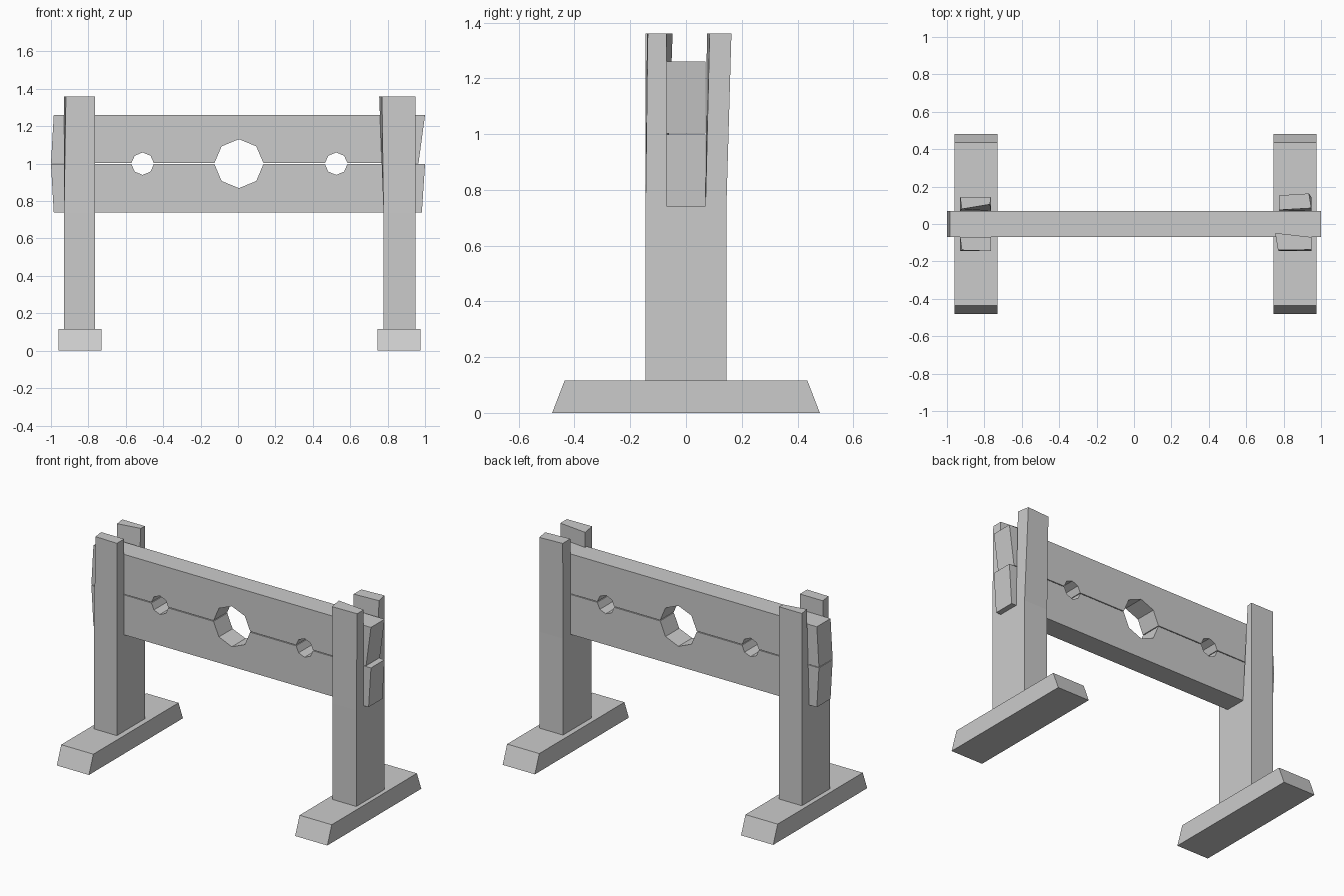
import bpy, bmesh, math

cube = bpy.data.objects.get("Cube")
if cube:
    bpy.data.objects.remove(cube)

# Weathered timber
timber = bpy.data.materials.new("grey_timber")
timber.use_nodes = True
GREY = (0.6, 0.6, 0.6, 1)
timber.diffuse_color = GREY
timber.node_tree.nodes["Principled BSDF"].inputs["Base Color"].default_value = GREY


def prism(name, profile, axis, lo, hi, moves=()):
    """Extrude a 2D profile along x or y; moves maps an old corner to a new one."""
    bm = bmesh.new()
    place = (lambda p, d: (d, p[0], p[1])) if axis == "x" else (lambda p, d: (p[0], d, p[1]))
    face = bm.faces.new([bm.verts.new(place(p, lo)) for p in profile])
    grown = bmesh.ops.extrude_face_region(bm, geom=[face])["geom"]
    for v in grown:
        if isinstance(v, bmesh.types.BMVert):
            v.co["xyz".index(axis)] = hi
    for old, new in moves:
        for v in bm.verts:
            if (v.co - Vector(old)).length < 0.001:
                v.co = new
    bmesh.ops.recalc_face_normals(bm, faces=bm.faces)
    mesh = bpy.data.meshes.new(name)
    bm.to_mesh(mesh)
    bm.free()
    mesh.materials.append(timber)
    obj = bpy.data.objects.new(name, mesh)
    bpy.context.collection.objects.link(obj)
    return obj


from mathutils import Vector

FOOT_TOP, SLOT, SEAM, BOARD_TOP, POST_TOP = 0.117, 0.74, 1.0, 1.26, 1.36
IN, OUT = 0.07, 0.145

# Feet with sloping ends
foot = [(-0.48, 0), (0.48, 0), (0.435, FOOT_TOP), (-0.435, FOOT_TOP)]
prism("right_foot", foot, "x", -0.96, -0.73)
prism("left_foot", foot, "x", 0.745, 0.975)

# Forked posts, with the prong tips hewn a little out of true
fork = [(-OUT, FOOT_TOP), (OUT, FOOT_TOP), (OUT, SLOT), (OUT, POST_TOP), (IN, POST_TOP),
        (IN, SLOT), (-IN, SLOT), (-IN, POST_TOP), (-OUT, POST_TOP), (-OUT, SLOT)]


def post(name, lo, hi, tips):
    corners = [(x, y, POST_TOP) for y in (-OUT, -IN, IN, OUT) for x in (lo, hi)]
    prism(name, fork, "x", lo, hi,
          [(c, (x, y, POST_TOP)) for c, (x, y) in zip(corners, tips)])


post("right_post", -0.93, -0.765,
     [(-0.92, -0.14), (-0.765, -0.145), (-0.93, -0.07), (-0.765, -0.07),
      (-0.92, 0.08), (-0.77, 0.105), (-0.93, 0.145), (-0.765, 0.145)])
post("left_post", 0.778, 0.948,
     [(0.77, -0.14), (0.948, -0.137), (0.755, -0.048), (0.948, -0.07),
      (0.775, 0.075), (0.948, 0.085), (0.775, 0.153), (0.935, 0.163)])

# Two neck boards meeting at the seam, each with three half-octagon cutouts
HOLES = [(-0.51, 0.06), (0.005, 0.131), (0.525, 0.06)]


def seam_edge(z, side):
    return [(cx - r * math.cos(i * math.pi / 4), SEAM + side * max(abs(z - SEAM), r * math.sin(i * math.pi / 4)))
            for cx, r in HOLES for i in range(5)]


upper = [(-1.0, 1.002)] + seam_edge(1.003, 1) + [(0.965, 1.002), (1.0, BOARD_TOP), (-0.985, BOARD_TOP)]
lower = [(-1.0, 0.998)] + seam_edge(0.998, -1) + [(1.0, 0.998), (0.983, SLOT), (-0.985, SLOT)]
prism("upper_board", upper, "y", -IN, IN)
prism("lower_board", lower, "y", -IN, IN)
